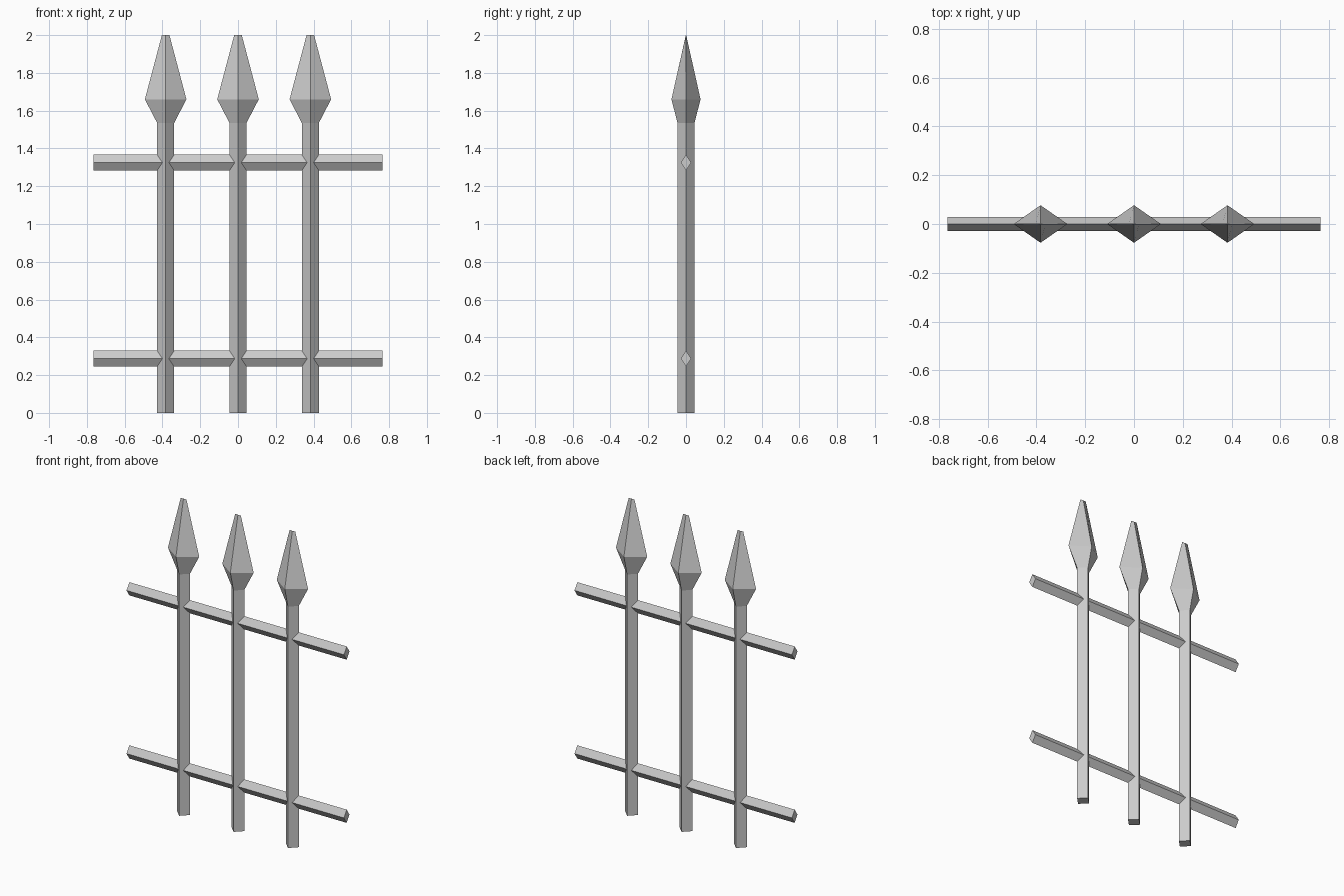
import bpy, bmesh
from math import radians
from mathutils import Vector

if "Cube" in bpy.data.objects:
    bpy.data.objects.remove(bpy.data.objects["Cube"])


def loft(name, sections, smooth=30):
    """Skin a list of equally sized point rings and cap both ends."""
    bm = bmesh.new()
    rings = [[bm.verts.new(p) for p in s] for s in sections]
    n = len(rings[0])
    for a, b in zip(rings, rings[1:]):
        for i in range(n):
            j = (i + 1) % n
            bm.faces.new((a[i], a[j], b[j], b[i]))
    bm.faces.new(rings[0][::-1])
    bm.faces.new(rings[-1])
    bmesh.ops.remove_doubles(bm, verts=bm.verts, dist=1e-5)
    bmesh.ops.recalc_face_normals(bm, faces=bm.faces)
    me = bpy.data.meshes.new(name)
    bm.to_mesh(me)
    bm.free()
    ob = bpy.data.objects.new(name, me)
    bpy.context.collection.objects.link(ob)
    return ob


def diamond(a, b):
    return [(a, 0), (0, b), (-a, 0), (0, -b)]


# Pickets with flattened spear heads
for k in (-1, 0, 1):
    x = k * 0.383
    loft("picket", [[(x + u, v, z) for u, v in diamond(0.045, 0.045)]
                    for z in (0, 1.54)])
    head = [(1.535, 0.045, 0.045), (1.66, 0.11, 0.077), (2.0, 0.02, 0.001)]
    loft("spear_head", [[(x + u, v, z) for u, v in diamond(a, b)]
                        for z, a, b in head])

# Horizontal rails
for z in (0.287, 1.325):
    loft("rail", [[(x, u, z + v) for u, v in diamond(0.028, 0.042)]
                  for x in (-0.765, 0.765)])
